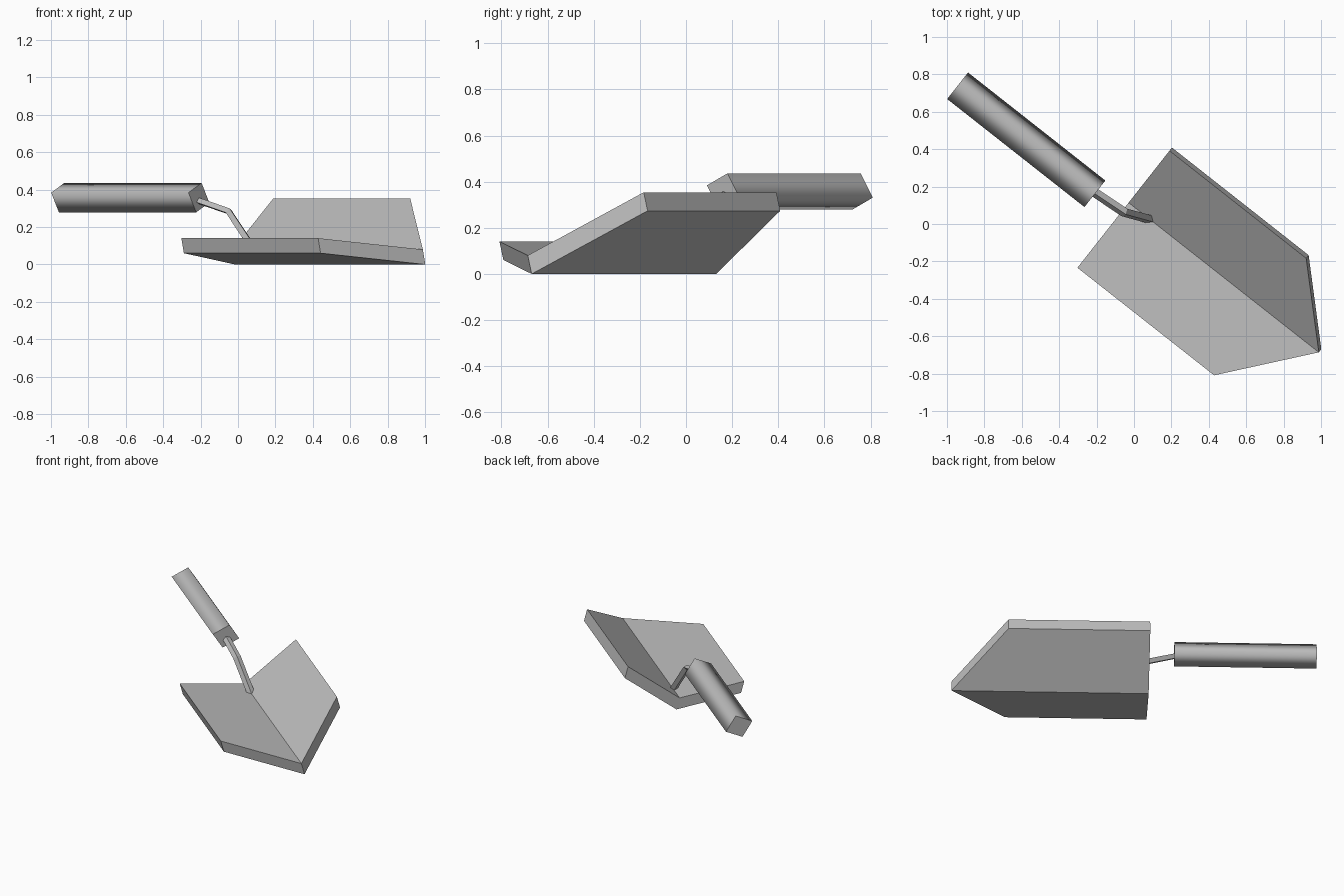
import bpy, bmesh
from math import radians, sin, cos, pi
from mathutils import Matrix, Vector

if "Cube" in bpy.data.objects:
    bpy.data.objects.remove(bpy.data.objects["Cube"])

# One plain grey for the whole tool
GREY = (0.5, 0.5, 0.5, 1)
grey = bpy.data.materials.new("plain_grey")
grey.use_nodes = True
grey.diffuse_color = GREY
grey.node_tree.nodes["Principled BSDF"].inputs["Base Color"].default_value = GREY

# The tool lies along its own x axis, turned and resting on the blade's spine
# with one wing raised
PLACE = (Matrix.Translation((-0.0155, 0.131, 0))
         @ Matrix.Rotation(radians(-38.2), 4, 'Z')
         @ Matrix.Rotation(radians(15), 4, 'X'))


def finish(bm, name):
    bmesh.ops.recalc_face_normals(bm, faces=bm.faces[:])
    mesh = bpy.data.meshes.new(name)
    bm.to_mesh(mesh)
    bm.free()
    mesh.transform(PLACE)
    mesh.materials.append(grey)
    obj = bpy.data.objects.new(name, mesh)
    bpy.context.collection.objects.link(obj)
    return obj


def four_sided_bar(name, path, normals, half_y, half_n, roll=0, smooth=False):
    """Loft a diamond section along (x, z) points in the symmetry plane."""
    bm = bmesh.new()
    rings = []
    for (x, z), (nx, nz) in zip(path, normals):
        normal = Vector((nx, 0, nz))
        ring = []
        for i in range(4):
            a = i * pi / 2
            p, q = half_y * cos(a), half_n * sin(a)
            y = p * cos(roll) - q * sin(roll)
            n = p * sin(roll) + q * cos(roll)
            ring.append(bm.verts.new(Vector((x, y, z)) + normal * n))
        rings.append(ring)
    for a, b in zip(rings, rings[1:]):
        for i in range(4):
            j = (i + 1) % 4
            bm.faces.new((a[i], a[j], b[j], b[i])).smooth = smooth
    for ring in (rings[0], rings[-1]):
        cap = bm.faces.new(ring)
        for edge in cap.edges:
            edge.smooth = False
    return finish(bm, name)


# Blade: two mirrored wings folded along the spine, thickened upward
LENGTH, EDGE, HALF, RISE, THICK = 1.294, 0.93, 0.412, 0.173, 0.083
bm = bmesh.new()
heel = bm.verts.new((0, 0, 0))
tip = bm.verts.new((LENGTH, 0, 0))
for side in (-1, 1):
    back = bm.verts.new((0, side * HALF, RISE))
    front = bm.verts.new((EDGE, side * HALF, RISE))
    bm.faces.new((heel, tip, front, back))
lifted = bmesh.ops.extrude_face_region(bm, geom=bm.faces[:])["geom"]
bmesh.ops.translate(bm, vec=(0, 0, THICK),
                    verts=[v for v in lifted if isinstance(v, bmesh.types.BMVert)])
finish(bm, "blade")

# Cranked shank from the handle down to the spine
four_sided_bar("shank",
               [(-0.2, 0.36), (0.015, 0.295), (0.15, 0.075)],
               [(0.29, 0.96), (0.62, 0.85), (0.85, 0.53)],
               0.026, 0.018)

# Handle: four-sided grip with soft shading along its length
four_sided_bar("handle",
               [(-1.105, 0.37), (-0.171, 0.37)],
               [(0, 1), (0, 1)],
               0.094, 0.082, roll=radians(-31.4), smooth=True)
